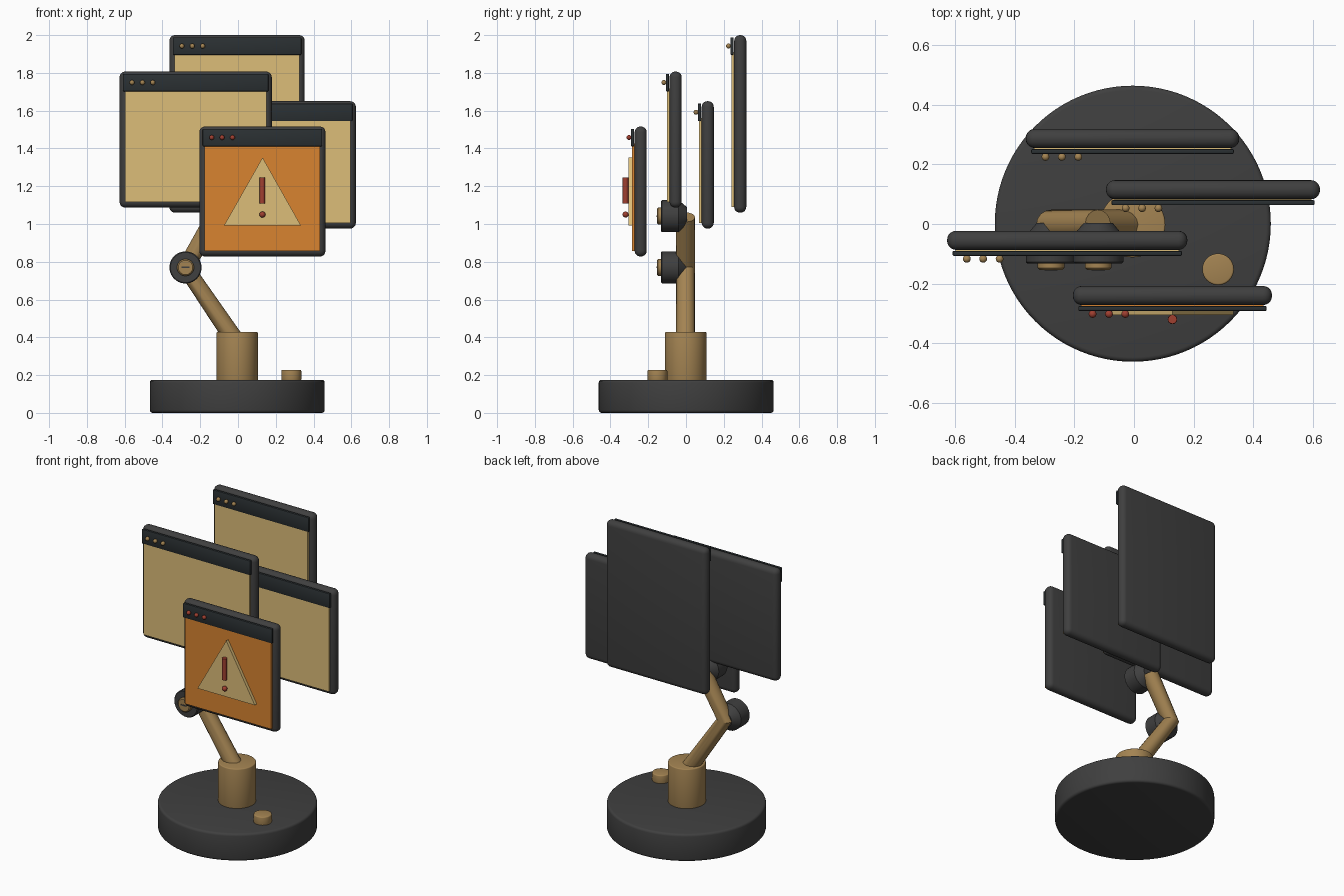
import bpy, math
from mathutils import Vector

if "Cube" in bpy.data.objects:
    bpy.data.objects.remove(bpy.data.objects["Cube"])


def material(name, rgb):
    m = bpy.data.materials.new(name)
    m.diffuse_color = (*rgb, 1)
    m.use_nodes = True
    m.node_tree.nodes["Principled BSDF"].inputs["Base Color"].default_value = m.diffuse_color
    return m


DARK = material("charcoal", (0.05, 0.05, 0.05))
HEADER = material("slate", (0.024, 0.03, 0.033))
BRASS = material("brass", (0.37, 0.23, 0.085))
CREAM = material("cream", (0.72, 0.51, 0.19))
ORANGE = material("orange", (0.69, 0.23, 0.03))
RED = material("red", (0.35, 0.05, 0.03))


def finish(ob, name, mat, bevel=0, segments=3):
    ob.name = name
    ob.data.materials.append(mat)
    bpy.context.view_layer.objects.active = ob
    ob.select_set(True)
    if bevel:
        b = ob.modifiers.new("bevel", "BEVEL")
        b.width, b.segments, b.limit_method = bevel, segments, "ANGLE"
        bpy.ops.object.modifier_apply(modifier="bevel")
    bpy.ops.object.shade_smooth_by_angle(angle=math.radians(35))
    ob.select_set(False)
    return ob


def box(name, x0, x1, y0, y1, z0, z1, mat, bevel=0, segments=3):
    verts = [(x, y, z) for x in (x0, x1) for y in (y0, y1) for z in (z0, z1)]
    faces = [(0, 1, 3, 2), (4, 6, 7, 5), (0, 4, 5, 1), (2, 3, 7, 6), (0, 2, 6, 4), (1, 5, 7, 3)]
    return mesh(name, verts, faces, mat, bevel, segments)


def mesh(name, verts, faces, mat, bevel=0, segments=3):
    me = bpy.data.meshes.new(name)
    me.from_pydata(verts, [], faces)
    ob = bpy.data.objects.new(name, me)
    bpy.context.collection.objects.link(ob)
    bpy.ops.object.select_all(action="DESELECT")
    return finish(ob, name, mat, bevel, segments)


def cylinder(name, x, y, z0, z1, r, mat, bevel=0, verts=48):
    bpy.ops.mesh.primitive_cylinder_add(vertices=verts, radius=r, depth=z1 - z0,
                                        location=(x, y, (z0 + z1) / 2))
    return finish(bpy.context.object, name, mat, bevel)


def ball(name, x, y, z, r, mat):
    bpy.ops.mesh.primitive_uv_sphere_add(segments=16, ring_count=10, radius=r, location=(x, y, z))
    return finish(bpy.context.object, name, mat)


def lathe_y(name, x, z, profile, mat, n=40):
    # solid of revolution about the y axis; profile = (radius, y), back to front
    verts = [(x + r * math.cos(2 * math.pi * i / n), y, z + r * math.sin(2 * math.pi * i / n))
             for r, y in profile for i in range(n)]
    faces = [(k * n + i, k * n + (i + 1) % n, (k + 1) * n + (i + 1) % n, (k + 1) * n + i)
             for k in range(len(profile) - 1) for i in range(n)]
    faces += [tuple(reversed(range(n))), tuple(range((len(profile) - 1) * n, len(profile) * n))]
    return mesh(name, verts, faces, mat)


# Base, post and button
cylinder("base", -0.004, 0.001, 0, 0.175, 0.463, DARK, 0.015, 96)
cylinder("post", -0.005, -0.002, 0.17, 0.428, 0.11, BRASS, 0.006)
cylinder("base_button", 0.282, -0.152, 0.17, 0.227, 0.053, BRASS, 0.006, 32)

# Bent arm: two rods mitred at the elbow
curve = bpy.data.curves.new("arm", "CURVE")
curve.dimensions = "3D"
curve.bevel_depth, curve.bevel_resolution, curve.use_fill_caps = 0.05, 6, True
spline = curve.splines.new("POLY")
path = [(0.0, 0.36), (-0.278, 0.77), (-0.121, 1.036)]
spline.points.add(len(path) - 1)
for p, (x, z) in zip(spline.points, path):
    p.co = (x, -0.002, z, 1)
arm = bpy.data.objects.new("arm", curve)
bpy.context.collection.objects.link(arm)
bpy.ops.object.select_all(action="DESELECT")
bpy.context.view_layer.objects.active = arm
arm.select_set(True)
bpy.ops.object.convert(target="MESH")
finish(bpy.context.object, "arm", BRASS)

# Joint knobs with slotted brass caps
for tag, x, z in (("elbow", -0.278, 0.77), ("top", -0.12, 1.042)):
    lathe_y(tag + "_knob", x, z, [(0.048, 0.004), (0.085, -0.04), (0.085, -0.127), (0.08, -0.132)], DARK)
    lathe_y(tag + "_knob_cap", x, z, [(0.045, -0.128), (0.045, -0.147), (0.038, -0.154)], BRASS)
    box(tag + "_knob_slot", x - 0.022, x + 0.022, -0.156, -0.15, z - 0.004, z + 0.004, DARK)

# Window panels: x range, z range, centre y, screen and dot colours
panels = [("back", -0.363, 0.353, 1.06, 2.0, 0.287, CREAM, BRASS),
          ("left", -0.627, 0.179, 1.087, 1.807, -0.055, CREAM, BRASS),
          ("right", -0.094, 0.624, 0.976, 1.65, 0.115, CREAM, BRASS),
          ("front", -0.205, 0.463, 0.828, 1.516, -0.24, ORANGE, RED)]
for tag, x0, x1, z0, z1, y, screen, dots in panels:
    f = y - 0.032
    box(tag + "_panel", x0, x1, f, y + 0.032, z0, z1, DARK, 0.03, 5)
    box(tag + "_screen", x0 + 0.028, x1 - 0.028, f - 0.013, f + 0.004, z0 + 0.03, z1 - 0.09, screen)
    box(tag + "_title_bar", x0 + 0.018, x1 - 0.018, f - 0.02, f - 0.003,
        z1 - 0.105, z1 - 0.012, HEADER, 0.005, 2)
    for i in range(3):
        ball(f"{tag}_dot_{i + 1}", x0 + 0.066 + 0.055 * i, f - 0.03, z1 - 0.058, 0.013, dots)

# Warning sign on the front panel
tri = [(-0.074, 0.992), (0.333, 0.992), (0.13, 1.352)]
mesh("warning_triangle", [(x, y, z) for y in (-0.305, -0.28) for x, z in tri],
     [(0, 1, 2), (5, 4, 3), (0, 3, 4, 1), (1, 4, 5, 2), (2, 5, 3, 0)], CREAM)
cylinder("warning_mark_bar", 0.129, -0.32, 1.109, 1.246, 0.015, RED, 0, 20)
ball("warning_mark_dot", 0.129, -0.32, 1.05, 0.016, RED)
